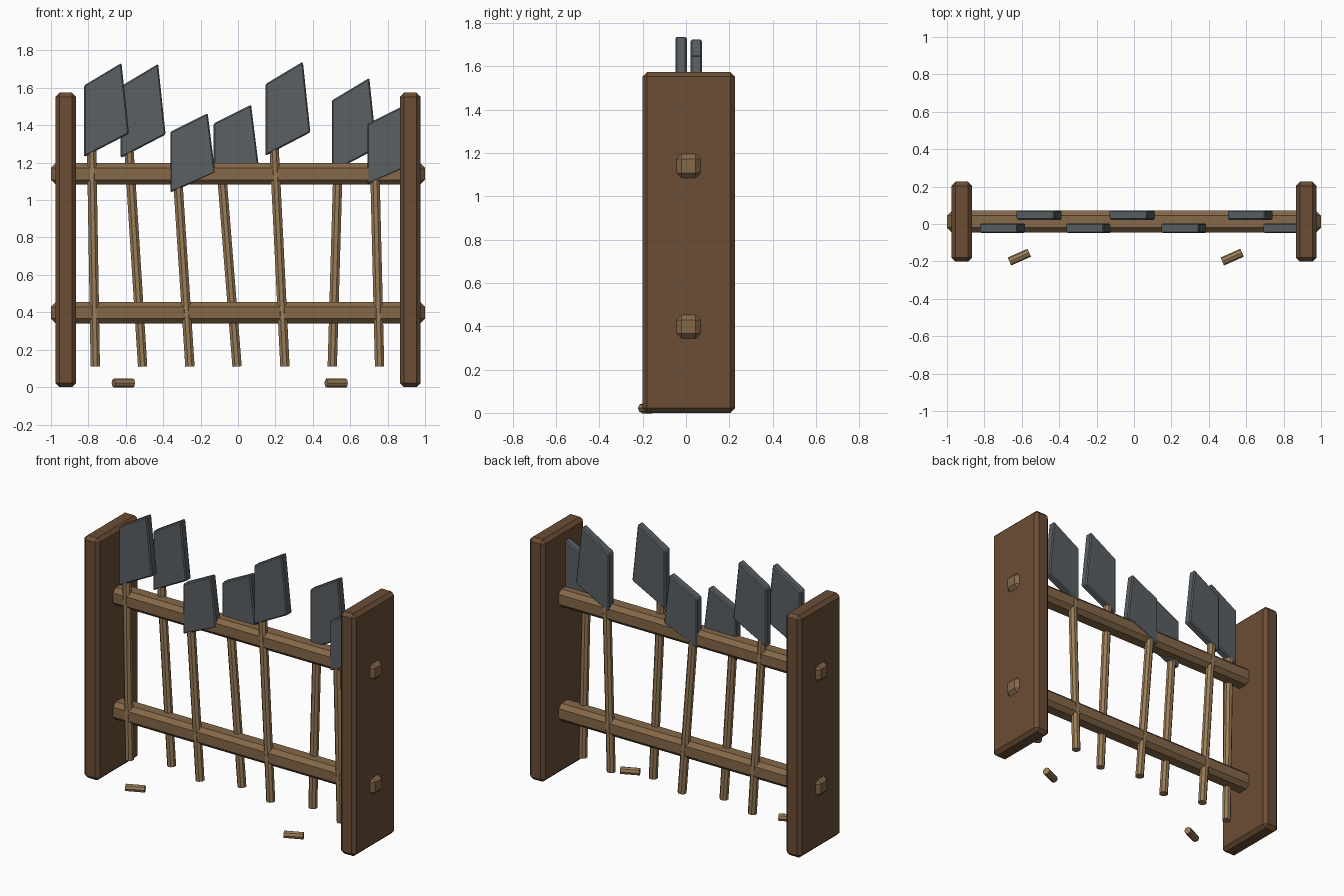
import bpy, bmesh, math
from mathutils import Vector, Matrix

if "Cube" in bpy.data.objects:
    bpy.data.objects.remove(bpy.data.objects["Cube"])

CY = 0.0125  # depth centre of the rack


def mat(name, rgb):
    m = bpy.data.materials.new(name)
    m.diffuse_color = (*rgb, 1)
    m.use_nodes = True
    m.node_tree.nodes["Principled BSDF"].inputs["Base Color"].default_value = m.diffuse_color
    return m


DARK = mat("dark_wood", (0.145, 0.074, 0.036))
WOOD = mat("rail_wood", (0.235, 0.14, 0.066))
POLE = mat("handle_wood", (0.33, 0.21, 0.10))
IRON = mat("iron", (0.10, 0.115, 0.125))


def finish(name, bm, material, bevel=0):
    if bevel:
        bmesh.ops.bevel(bm, geom=bm.edges[:], offset=bevel, segments=1,
                        affect='EDGES', clamp_overlap=True)
    bmesh.ops.recalc_face_normals(bm, faces=bm.faces[:])
    me = bpy.data.meshes.new(name)
    bm.to_mesh(me)
    bm.free()
    me.materials.append(material)
    ob = bpy.data.objects.new(name, me)
    bpy.context.collection.objects.link(ob)
    return ob


def box(name, centre, size, material, bevel):
    bm = bmesh.new()
    bmesh.ops.create_cube(bm, size=1)
    bmesh.ops.scale(bm, vec=size, verts=bm.verts)
    bmesh.ops.translate(bm, vec=centre, verts=bm.verts)
    return finish(name, bm, material, bevel)


def rod(name, a, b, radius, material):
    """Octagonal rod from a to b with a flat side facing front."""
    a, b = Vector(a), Vector(b)
    d = b - a
    m = (Matrix.Translation((a + b) / 2)
         @ Vector((0, 0, 1)).rotation_difference(d).to_matrix().to_4x4()
         @ Matrix.Rotation(math.pi / 8, 4, 'Z'))
    bm = bmesh.new()
    bmesh.ops.create_cone(bm, cap_ends=True, segments=8, radius1=radius,
                          radius2=radius, depth=d.length, matrix=m)
    return finish(name, bm, material)


def blade(name, x, z, y, height, rise):
    """Slanted plate; (x, z) is its lower left corner."""
    outline = [(x, z), (x + 0.24, z + rise),
               (x + 0.2, z + height + rise - 0.005), (x, z + height)]
    bm = bmesh.new()
    f = bm.faces.new([bm.verts.new((px, y - 0.026, pz)) for px, pz in outline])
    r = bmesh.ops.extrude_face_region(bm, geom=[f])
    verts = [v for v in r["geom"] if isinstance(v, bmesh.types.BMVert)]
    bmesh.ops.translate(bm, vec=(0, 0.052, 0), verts=verts)
    return finish(name, bm, IRON, 0.007)


# End posts
for side, s in (("left", -1), ("right", 1)):
    box(f"post_{side}", (s * 0.921, CY, 0.787), (0.112, 0.428, 1.574), DARK, 0.022)

# Rails running through the posts
for label, z in (("lower", 0.398), ("upper", 1.14)):
    box(f"rail_{label}", (0, CY, z), (2.0, 0.117, 0.115), WOOD, 0.026)

# Tools: handle foot x, handle top (x, z), blade corner (x, z), large blade
tools = [
    (-0.763, -0.783, 1.30, -0.823, 1.23, True),
    (-0.510, -0.585, 1.30, -0.627, 1.225, True),
    (-0.257, -0.323, 1.12, -0.362, 1.04, False),
    (-0.005, -0.088, 1.15, -0.130, 1.085, False),
    (0.251, 0.192, 1.30, 0.147, 1.237, True),
    (0.504, 0.536, 1.23, 0.502, 1.15, True),
    (0.757, 0.732, 1.15, 0.692, 1.083, False),
]
for i, (foot, tx, tz, bx, bz, large) in enumerate(tools):
    y = CY + (0.035 if i % 2 else -0.035)
    rod(f"handle_{i + 1}", (foot, y, 0.11), (tx, y, tz), 0.027, POLE)
    blade(f"blade_{i + 1}", bx, bz, y, 0.383 if large else 0.325,
          0.125 if large else 0.105)

# Loose pegs lying on the floor
c, s = 0.058 * math.cos(math.radians(24)), 0.058 * math.sin(math.radians(24))
for label, x in (("left", -0.613), ("right", 0.525)):
    rod(f"peg_{label}", (x - c, -0.177 - s, 0.0215),
        (x + c, -0.177 + s, 0.0215), 0.0232, POLE)
